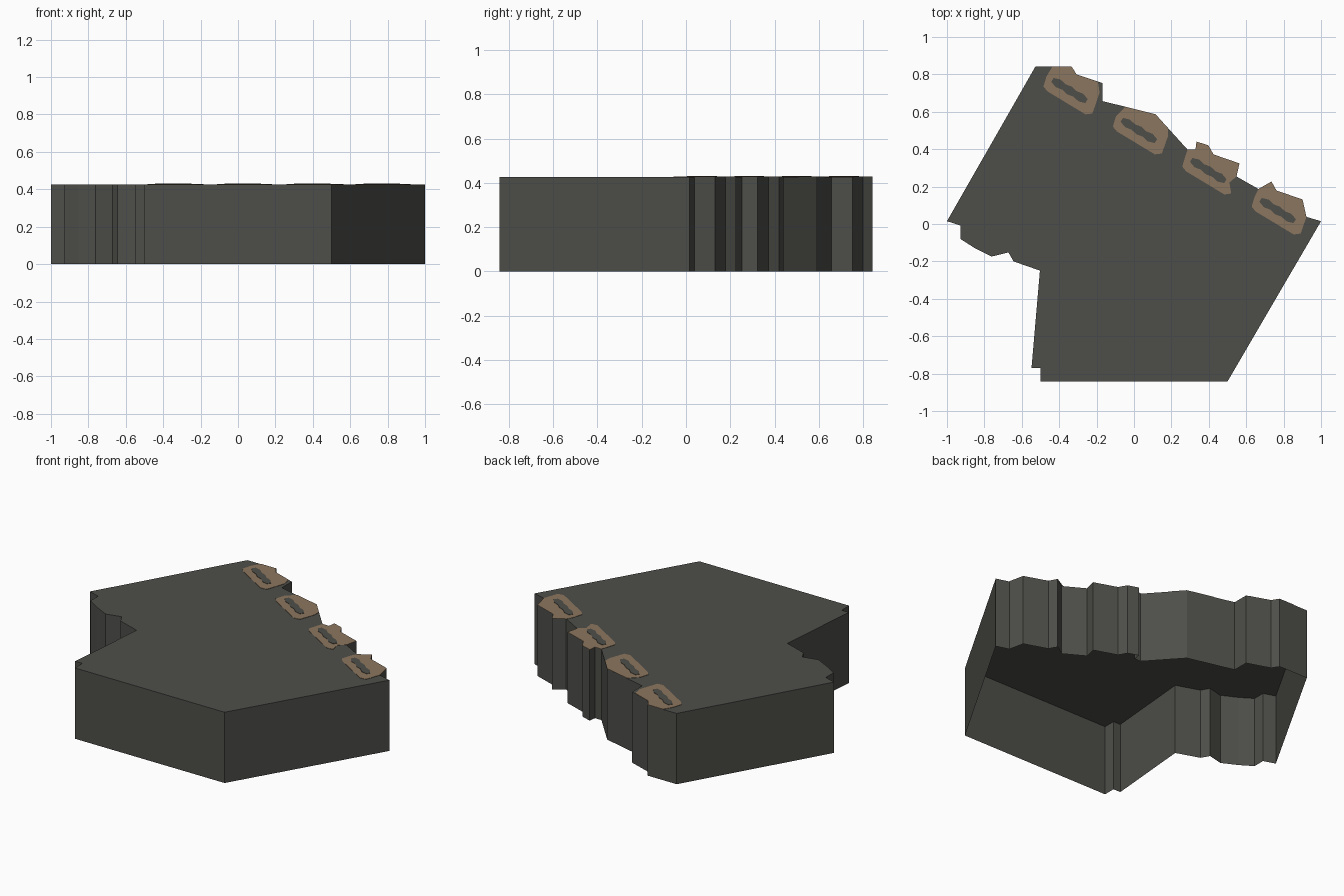
import bpy, math

H = 0.427          # height of the block's top
STEP = (0.371, -0.214)   # spacing between neighbouring patches


def material(name, rgb):
    m = bpy.data.materials.new(name)
    m.diffuse_color = (*rgb, 1)
    return m


dark = material("dark grey", (0.076, 0.076, 0.068))
brown = material("brown", (0.26, 0.18, 0.112))


def shell(name, outline, z0, z1, mat):
    """Open-bottomed vertical shell; outline runs clockwise from above."""
    pts = outline[::-1]
    n = len(pts)
    verts = [(x, y, z0) for x, y in pts] + [(x, y, z1) for x, y in pts]
    faces = [(i, (i + 1) % n, n + (i + 1) % n, n + i) for i in range(n)]
    faces.append(tuple(range(n, 2 * n)))
    me = bpy.data.meshes.new(name)
    me.from_pydata(verts, [], faces)
    me.materials.append(mat)
    ob = bpy.data.objects.new(name, me)
    bpy.context.collection.objects.link(ob)
    return ob


# Block outline in three stretches
back = [(-0.527, 0.842), (-0.334, 0.842), (-0.307, 0.80), (-0.168, 0.753),
        (-0.168, 0.657), (0.115, 0.587), (0.286, 0.398), (0.329, 0.398),
        (0.334, 0.441), (0.398, 0.42), (0.425, 0.372), (0.564, 0.324),
        (0.548, 0.254), (0.671, 0.184), (0.735, 0.227), (0.762, 0.179),
        (0.901, 0.131), (0.922, 0.038)]
front = [(1, 0.015), (0.5, -0.842), (-0.5, -0.842), (-0.5, -0.77), (-0.548, -0.77)]
notch = [(-0.503, -0.249), (-0.644, -0.2), (-0.671, -0.152), (-0.762, -0.174),
         (-0.853, -0.128), (-0.928, -0.08), (-0.928, -0.008), (-1, 0.015)]
shell("block", back + front + notch, 0, H, dark)

# Brown patches: shared inner edge, outer edge follows the block's back edge
inner = [(-0.222, 0.591), (-0.259, 0.586), (-0.463, 0.709), (-0.484, 0.735),
         (-0.468, 0.789)]
outer = [
    [(-0.436, 0.842)] + back[1:3] + [(-0.193, 0.76), (-0.184, 0.703)],
    [(-0.045, 0.626), back[5], (0.182, 0.512), (0.182, 0.47)],
    back[6:12] + [back[12], (0.51, 0.222)],
    [(0.665, 0.187)] + back[14:18],
]

for i, edge in enumerate(outer):
    dx, dy = STEP[0] * i, STEP[1] * i
    ring = [(x + dx, y + dy) for x, y in inner] + edge
    shell(f"patch_{i + 1}", ring, H, H + 0.002, brown)

    # Ragged dark slit along the middle of the patch
    cx, cy, a = -0.345 + dx, 0.714 + dy, math.radians(-32)
    slit = []
    for side in (1, -1):
        for k in range(7):
            t = side * (k / 6 - 0.5) * 0.215
            w = side * (0.012 if k in (0, 6) else 0.024 if k % 2 else 0.017)
            slit.append((cx + t * math.cos(a) - w * math.sin(a),
                         cy + t * math.sin(a) + w * math.cos(a)))
    shell(f"slit_{i + 1}", slit, H + 0.002, H + 0.004, dark)
